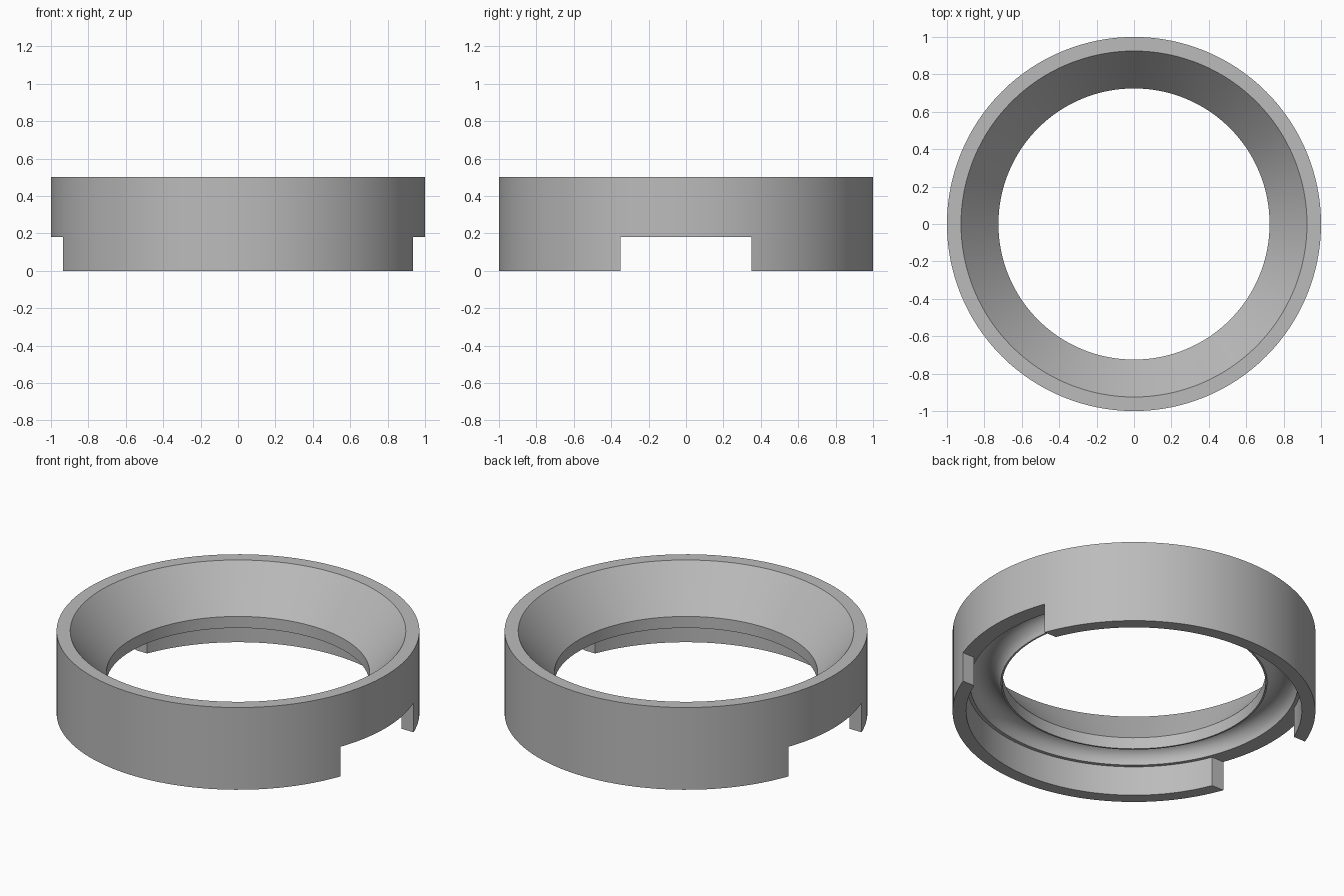
import bpy
import bmesh
from math import sin, cos, pi
from mathutils import Matrix

SEGMENTS = 128
LEDGE = 0.18        # height of the underside ledge and of the side notches
RIM = 0.925         # inner radius of the outer wall
THROAT = 0.725      # radius of the opening

default = bpy.data.objects.get("Cube")
if default:
    bpy.data.objects.remove(default, do_unlink=True)

grey = bpy.data.materials.new("grey")
grey.use_nodes = True
colour = (0.5, 0.5, 0.5, 1)
grey.diffuse_color = colour
grey.node_tree.nodes["Principled BSDF"].inputs["Base Color"].default_value = colour


def make_object(name, bm):
    bmesh.ops.recalc_face_normals(bm, faces=bm.faces)
    mesh = bpy.data.meshes.new(name)
    bm.to_mesh(mesh)
    bm.free()
    obj = bpy.data.objects.new(name, mesh)
    bpy.context.collection.objects.link(obj)
    mesh.materials.append(grey)
    return obj


def revolve(name, profile):
    """Turn a closed (radius, height) profile around the z axis."""
    bm = bmesh.new()
    rings = []
    for i in range(SEGMENTS):
        a = 2 * pi * i / SEGMENTS
        rings.append([bm.verts.new((r * cos(a), r * sin(a), z)) for r, z in profile])
    n = len(profile)
    for i, ring in enumerate(rings):
        following = rings[(i + 1) % SEGMENTS]
        for j in range(n):
            k = (j + 1) % n
            bm.faces.new((ring[j], following[j], following[k], ring[k]))
    return make_object(name, bm)


# Rounded groove under the funnel, from its outer edge to the thin throat lip
groove_mid, groove_radius = 0.82, 0.085
groove = [(groove_mid + groove_radius * cos(pi * i / 16),
           LEDGE + groove_radius * sin(pi * i / 16)) for i in range(17)]

# Funnel ring: outer wall, ledge, groove, throat and sloping inside
profile = [(1, 0.5), (1, 0), (RIM, 0), (RIM, LEDGE)] + groove + [
    (THROAT, LEDGE), (THROAT, 0.25), (RIM, 0.5)]
ring = revolve("funnel_ring", profile)

# Notches through the lower wall on both sides
bm = bmesh.new()
for side in (-1, 1):
    bmesh.ops.create_cube(bm, size=1, matrix=Matrix.Translation((side, 0, LEDGE - 0.2))
                          @ Matrix.Diagonal((0.3, 0.7, 0.4, 1)))
cutter = make_object("notch_cutter", bm)
cutter.hide_render = True

cut = ring.modifiers.new("side_notches", "BOOLEAN")
cut.operation = "DIFFERENCE"
cut.solver = "EXACT"
cut.object = cutter

# Apply the cut, drop the cutter and smooth the round surfaces
bpy.ops.object.select_all(action="DESELECT")
ring.select_set(True)
bpy.context.view_layer.objects.active = ring
bpy.ops.object.modifier_apply(modifier=cut.name)
bpy.data.objects.remove(cutter, do_unlink=True)
bpy.ops.object.shade_smooth_by_angle(angle=pi / 6)
